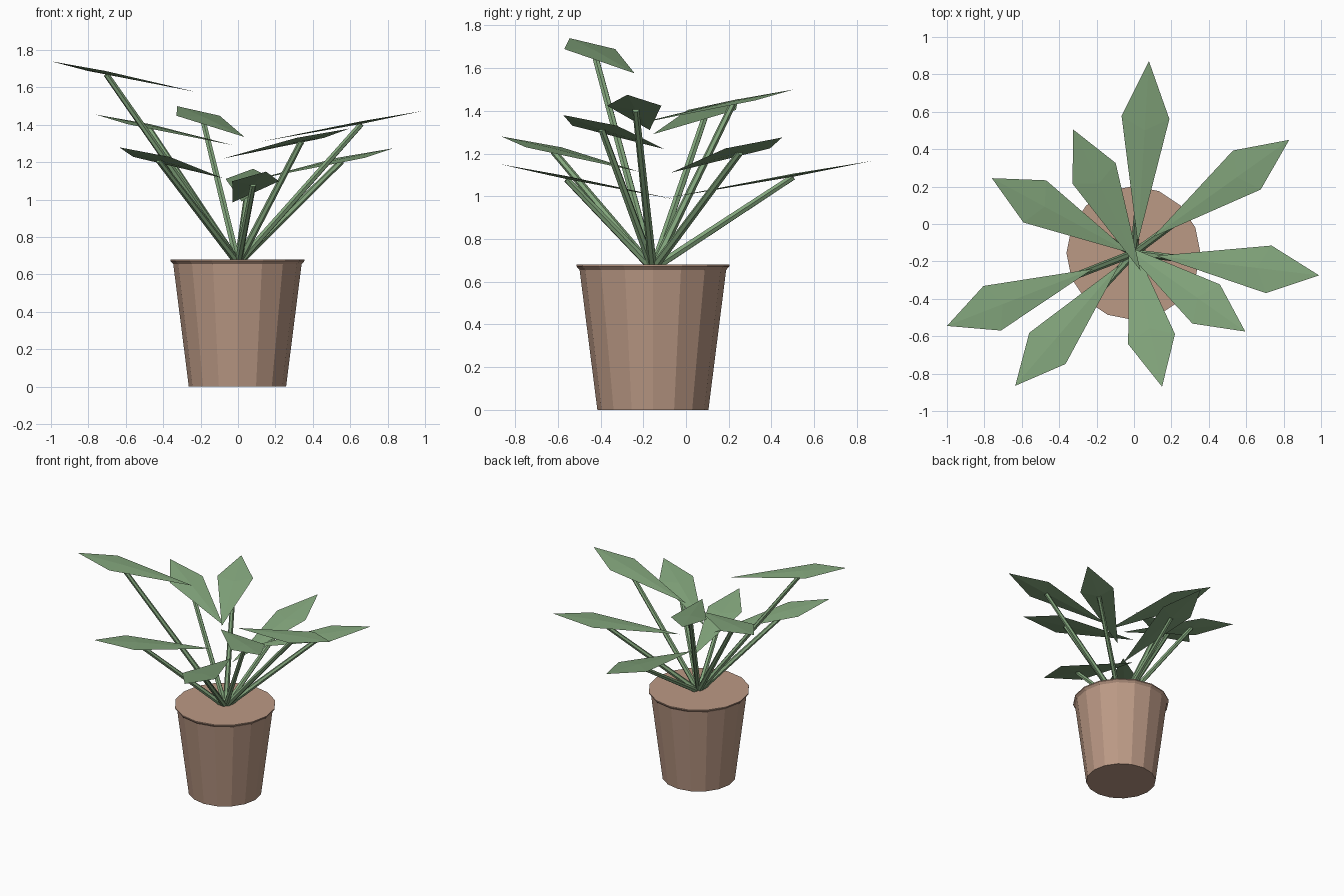
import bpy
import bmesh
import math
from mathutils import Vector

cube = bpy.data.objects.get("Cube")
if cube:
    bpy.data.objects.remove(cube, do_unlink=True)


def make_material(name, colour):
    mat = bpy.data.materials.new(name)
    mat.use_nodes = True
    mat.diffuse_color = colour
    mat.node_tree.nodes["Principled BSDF"].inputs["Base Color"].default_value = colour
    return mat


def finish(bm, name, mat):
    bmesh.ops.recalc_face_normals(bm, faces=bm.faces[:])
    mesh = bpy.data.meshes.new(name)
    bm.to_mesh(mesh)
    bm.free()
    mesh.materials.append(mat)
    obj = bpy.data.objects.new(name, mesh)
    bpy.context.collection.objects.link(obj)
    return obj


def ring(bm, centre, radius, sides, u, v):
    verts = []
    for i in range(sides):
        a = math.tau * i / sides
        verts.append(bm.verts.new(centre + (u * math.cos(a) + v * math.sin(a)) * radius))
    return verts


def loft(name, mat, sections, sides, u, v):
    """Capped skin through a list of (centre, radius) sections."""
    bm = bmesh.new()
    rings = [ring(bm, c, r, sides, u, v) for c, r in sections]
    for low, high in zip(rings, rings[1:]):
        for i in range(sides):
            j = (i + 1) % sides
            bm.faces.new((low[i], low[j], high[j], high[i]))
    bm.faces.new(rings[0])
    bm.faces.new(rings[-1])
    return finish(bm, name, mat)


def make_leaf(name, mat, tip, base, centre):
    """Kite-shaped blade, slightly thicker around the stem joint."""
    along = (base - tip).normalized()
    side = along.cross(UP).normalized()
    normal = side.cross(along)
    shoulder = tip.lerp(base, 0.31)
    bm = bmesh.new()
    rim = [bm.verts.new(p) for p in
           (tip, shoulder + side * 0.128, base, shoulder - side * 0.128)]
    for offset in (0.007, -0.007):
        hub = bm.verts.new(centre + normal * offset)
        for i in range(4):
            bm.faces.new((rim[i], rim[(i + 1) % 4], hub))
    return finish(bm, name, mat)


def make_stem(name, mat, start, end):
    axis = (end - start).normalized()
    u = axis.cross(UP).normalized()
    v = axis.cross(u)
    return loft(name, mat, [(start, 0.02), (end, 0.016)], 6, u, v)


UP = Vector((0, 0, 1))
ROOT = Vector((0, -0.155, 0.66))
terracotta = make_material("terracotta", (0.50, 0.32, 0.235, 1))
leaf_green = make_material("leaf_green", (0.23, 0.385, 0.205, 1))

# Pot with a flared lip
pot_profile = [(0.26, 0), (0.343, 0.655), (0.358, 0.672), (0.358, 0.68)]
loft("pot", terracotta,
     [(Vector((-0.003, -0.155, z)), r) for r, z in pot_profile],
     16, Vector((1, 0, 0)), Vector((0, 1, 0)))

# Leaves: outer tip and inner base
leaves = {
    "back": ((0.08, 0.87, 1.165), (0.02, -0.10, 0.99)),
    "back_left": ((0.83, 0.45, 1.275), (0.10, -0.07, 1.11)),
    "left": ((0.99, -0.275, 1.475), (0.12, -0.17, 1.31)),
    "front_left": ((0.595, -0.575, 1.38), (-0.08, -0.10, 1.22)),
    "front": ((0.15, -0.87, 1.15), (-0.03, -0.05, 0.985)),
    "front_right": ((-0.635, -0.865, 1.28), (-0.08, -0.22, 1.115)),
    "right": ((-1.0, -0.545, 1.74), (-0.22, -0.24, 1.575)),
    "back_right": ((-0.76, 0.245, 1.455), (-0.02, -0.155, 1.29)),
    "upper_back": ((-0.325, 0.505, 1.50), (0.035, -0.25, 1.335)),
}

for place, (tip, base) in leaves.items():
    tip, base = Vector(tip), Vector(base)
    joint = tip.lerp(base, 0.38)
    make_leaf(place + "_leaf", leaf_green, tip, base, joint)
    make_stem(place + "_stem", leaf_green, ROOT, joint - UP * 0.008)
